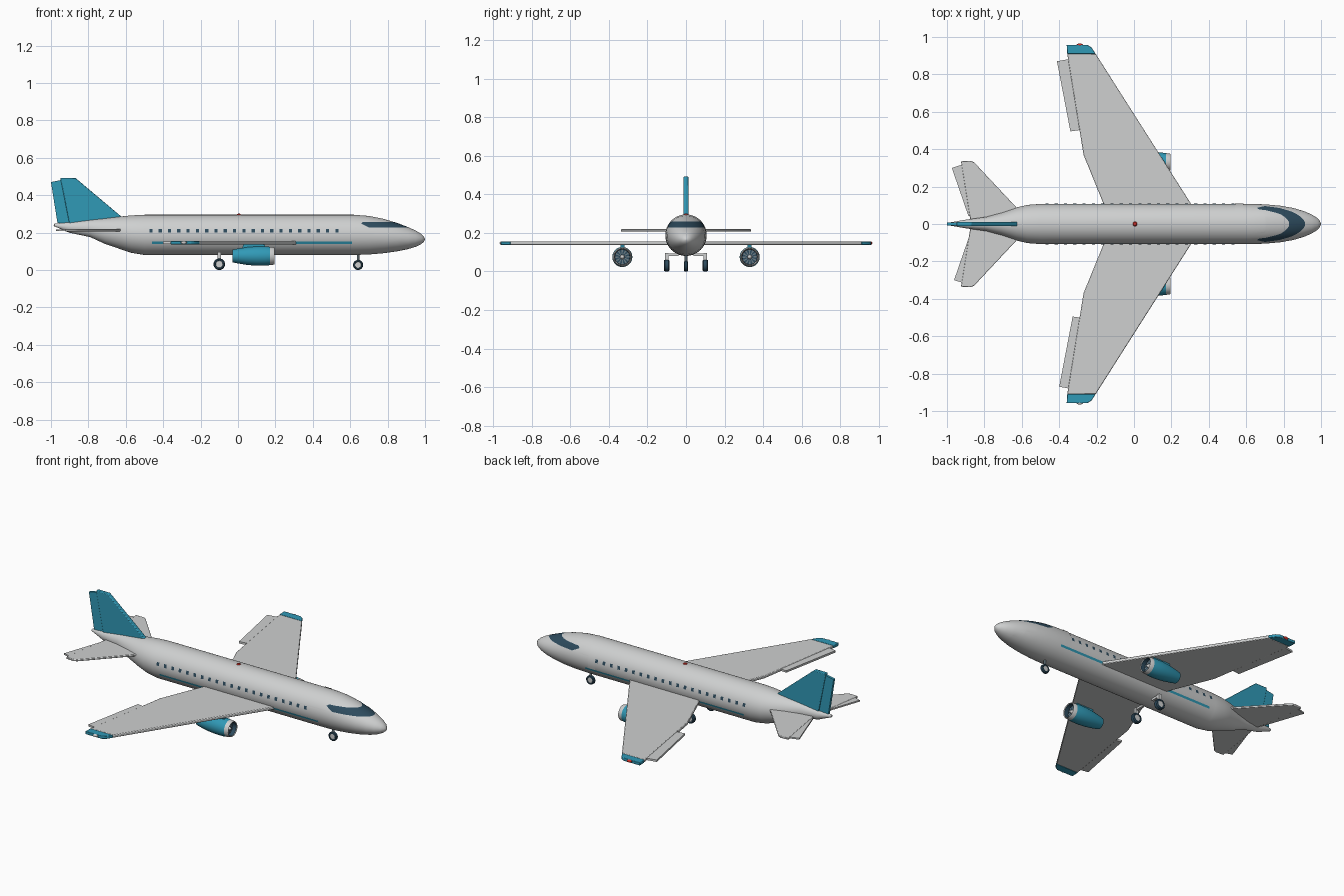
import bpy, bmesh, math
from mathutils import Vector

if "Cube" in bpy.data.objects:
    bpy.data.objects.remove(bpy.data.objects["Cube"])


def material(name, rgb):
    m = bpy.data.materials.new(name)
    m.use_nodes = True
    m.diffuse_color = (*rgb, 1)
    m.node_tree.nodes["Principled BSDF"].inputs["Base Color"].default_value = (*rgb, 1)
    return m


GREY = material("pale grey", (0.62, 0.63, 0.63))
TEAL = material("teal", (0.03, 0.32, 0.47))
SLATE = material("dark slate", (0.026, 0.07, 0.11))
RED = material("signal red", (0.7, 0.03, 0.02))
STEEL = material("steel", (0.15, 0.2, 0.23))

MID_Z, RADIUS = 0.188, 0.1075  # main tube of the fuselage


def finish(name, bm, mats, recalc=True):
    if recalc:
        bmesh.ops.recalc_face_normals(bm, faces=bm.faces)
    mesh = bpy.data.meshes.new(name)
    bm.to_mesh(mesh)
    bm.free()
    for m in mats:
        mesh.materials.append(m)
    mesh.polygons.foreach_set("use_smooth", [True] * len(mesh.polygons))
    mesh.set_sharp_from_angle(angle=math.radians(32))
    ob = bpy.data.objects.new(name, mesh)
    bpy.context.collection.objects.link(ob)
    return ob


def skin(bm, rings, indices=None):
    """Join rings of equal length with quads."""
    for k, (a, b) in enumerate(zip(rings, rings[1:])):
        for i in range(len(a)):
            j = (i + 1) % len(a)
            f = bm.faces.new((a[i], a[j], b[j], b[i]))
            f.material_index = indices[k] if indices else 0


def lathe(name, profile, centre, mats, indices=None, axis="X", seg=28):
    """Spin (distance along axis, radius) points."""
    bm = bmesh.new()
    rings = []
    for d, r in profile:
        ring = []
        for i in range(seg):
            a = math.tau * i / seg
            p, q = r * math.cos(a), r * math.sin(a)
            v = {"X": (d, p, q), "Y": (p, d, q), "Z": (p, q, d)}[axis]
            ring.append(bm.verts.new(Vector(v) + Vector(centre)))
        rings.append(ring)
    skin(bm, rings, indices)
    bmesh.ops.remove_doubles(bm, verts=bm.verts, dist=0.00005)
    return finish(name, bm, mats)


def plate(name, outline, middle, thick, mat, upright=False, bevel=0.0):
    """Extrude an outline: flat in XY, or upright in XZ."""
    bm = bmesh.new()
    sides = []
    for h in (middle - thick / 2, middle + thick / 2):
        sides.append([bm.verts.new((u, h, v) if upright else (u, v, h)) for u, v in outline])
    skin(bm, sides)
    for s in sides:
        bm.faces.new(s)
    ob = finish(name, bm, [mat])
    if bevel:
        mod = ob.modifiers.new("Soft edge", "BEVEL")
        mod.width, mod.segments = bevel, 2
    return ob


def hull_patches(name, boxes, side, mat, lift=0.0015):
    """Curved patches (x0, x1, z0, z1) lying on the main tube."""
    bm = bmesh.new()
    r = RADIUS + lift
    for x0, x1, z0, z1 in boxes:
        a0, a1 = (math.asin((z - MID_Z) / RADIUS) for z in (z0, z1))
        steps = max(1, round((a1 - a0) / 0.12))
        rows = []
        for i in range(steps + 1):
            a = a0 + (a1 - a0) * i / steps
            y, z = side * r * math.cos(a), MID_Z + r * math.sin(a)
            rows.append([bm.verts.new((x, y, z)) for x in (x0, x1)])
        for p, q in zip(rows, rows[1:]):
            quad = (p[0], p[1], q[1], q[0])
            bm.faces.new(quad if side < 0 else quad[::-1])
    return finish(name, bm, [mat], recalc=False)


# Fuselage: x, top, bottom, half width
stations = [
    (-0.98, 0.247, 0.233, 0.009), (-0.9, 0.256, 0.199, 0.023),
    (-0.79, 0.269, 0.176, 0.038), (-0.71, 0.277, 0.139, 0.06),
    (-0.63, 0.286, 0.112, 0.088), (-0.57, 0.292, 0.092, 0.102),
    (-0.5, 0.2955, 0.0805, 0.1075), (0.62, 0.2955, 0.0805, 0.1075),
    (0.7, 0.289, 0.083, 0.105), (0.78, 0.273, 0.09, 0.098),
    (0.85, 0.252, 0.1, 0.086), (0.91, 0.229, 0.112, 0.068),
    (0.95, 0.211, 0.124, 0.051), (0.98, 0.193, 0.139, 0.032),
    (0.994, 0.179, 0.151, 0.016), (1.0, 0.166, 0.164, 0.001)]
bm = bmesh.new()
rings = []
for x, top, low, w in stations:
    angles = [math.tau * i / 48 for i in range(48)]
    rings.append([bm.verts.new((x, w * math.cos(a), (top + low) / 2 + (top - low) / 2 * math.sin(a)))
                  for a in angles])
skin(bm, rings)
bm.faces.new(rings[0])
bm.faces.new(rings[-1])

# Windscreen: faces cut out of the nose between sloping planes
cuts = [((0, 0, 0.227), (0, 0, 1)), ((0, 0, 0.258), (0, 0, -1)),
        ((0.655, 0, 0.247), (0.35, 0, 1 * 0.8)), ((0.655, 0, 0.247), (0.6, 0, -0.8))]
cuts[2] = ((0.665, 0, 0.245), (0.5, 0, 1))
for co, no in cuts:
    faces = [f for f in bm.faces if f.calc_center_median().x > 0.62]
    edges = {e for f in faces for e in f.edges}
    verts = {v for f in faces for v in f.verts}
    bmesh.ops.bisect_plane(bm, geom=list(verts) + list(edges) + faces,
                           plane_co=co, plane_no=no, dist=0.00001)
for f in bm.faces:
    c = f.calc_center_median()
    if c.x > 0.62 and all((c - Vector(co)).dot(Vector(no)) > 0 for co, no in cuts):
        f.material_index = 1
finish("fuselage", bm, [GREY, SLATE])

# Cabin windows, side stripes and door
for side, label in ((1, "left"), (-1, "right")):
    windows = [(-0.474 + 0.0497 * i, -0.457 + 0.0497 * i, 0.2, 0.22) for i in range(21)]
    hull_patches("cabin_windows_" + label, windows, side, SLATE)
    hull_patches("stripe_" + label, [(-0.46, 0.61, 0.14, 0.152)], side, TEAL)
hull_patches("door", [(0.54, 0.585, 0.155, 0.275)], 1, GREY, 0.003)

for s, label in ((1, "left"), (-1, "right")):
    def mirror(points, dx=0.0):
        return [(x + dx, s * y) for x, y in points]

    # Wing, coloured tip and aileron
    plate("wing_" + label, mirror([(0.375, 0), (0.31, 0.1), (-0.205, 0.91), (-0.357, 0.91),
          (-0.27, 0.37), (-0.16, 0.1), (-0.12, 0)]), 0.146, 0.018, GREY, bevel=0.004)
    plate("wing_tip_" + label, mirror([(-0.205, 0.91), (-0.228, 0.945), (-0.25, 0.958),
          (-0.36, 0.958), (-0.357, 0.91)]), 0.146, 0.018, TEAL, bevel=0.003)
    shift = 0.0 if s > 0 else 0.012
    plate("aileron_" + label, mirror([(-0.27, 0.505), (-0.34, 0.495), (-0.412, 0.87),
          (-0.33, 0.885)], shift), 0.146, 0.012, GREY)
    lathe("tip_light_" + label, [(-0.018, 0), (-0.013, 0.006), (0, 0.009), (0.013, 0.006), (0.018, 0)],
          (-0.29, s * 0.957, 0.147), [RED if s > 0 else GREY], seg=16)

    # Tailplane and elevator
    plate("tailplane_" + label, mirror([(-0.56, 0), (-0.63, 0.09), (-0.855, 0.33), (-0.875, 0.338),
          (-0.925, 0.335), (-0.88, 0.05), (-0.87, 0)]), 0.213, 0.012, GREY, bevel=0.003)
    plate("elevator_" + label, mirror([(-0.87, 0.045), (-0.885, 0.042), (-0.974, 0.3),
          (-0.91, 0.32)], shift), 0.213, 0.009, GREY)

    # Engine: nacelle with pale lip, fan, spinner, exhaust and pylon
    at = (0, s * 0.33, 0.075)
    lathe("engine_" + label,
          [(0.0, 0), (0.0, 0.028), (-0.03, 0.03), (-0.03, 0.034), (0.0, 0.04), (0.05, 0.048),
           (0.1, 0.052), (0.145, 0.052), (0.17, 0.049), (0.188, 0.047), (0.196, 0.044),
           (0.192, 0.04), (0.165, 0.039), (0.165, 0)],
          at, [TEAL, GREY, SLATE], [2, 2, 0, 0, 0, 0, 0, 0, 1, 1, 1, 2, 2])
    lathe("spinner_" + label, [(0.166, 0.012), (0.178, 0.009), (0.188, 0)], at, [GREY], seg=16)
    bm = bmesh.new()
    for i in range(12):
        pts = []
        for r, turn in ((0.01, 0), (0.038, -0.1), (0.038, 0.14), (0.01, 0.25)):
            a = math.tau * i / 12 + turn
            pts.append(bm.verts.new((0.168, at[1] + r * math.cos(a), at[2] + r * math.sin(a))))
        bm.faces.new(pts)
    finish("fan_blades_" + label, bm, [STEEL], recalc=False)
    plate("pylon_" + label, [(0.02, 0.11), (0.15, 0.115), (0.14, 0.14), (0.03, 0.14)],
          s * 0.33, 0.02, TEAL, upright=True)


# Landing gear
def wheel(name, x, y, r, half):
    lathe(name, [(-half * 0.8, 0), (-half * 0.8, r * 0.6), (-half, r * 0.65), (-half, r * 0.85),
                 (-half * 0.6, r), (half * 0.6, r), (half, r * 0.85), (half, r * 0.65),
                 (half * 0.8, r * 0.6), (half * 0.8, 0)],
          (x, y, r), [SLATE, GREY], [1, 0, 0, 0, 0, 0, 0, 0, 1], axis="Y", seg=24)


wheel("nose_wheel", 0.642, 0, 0.027, 0.01)
lathe("nose_strut", [(0.03, 0), (0.03, 0.007), (0.11, 0.007), (0.11, 0)], (0.642, 0, 0),
      [STEEL], axis="Z", seg=12)
for s, label in ((1, "left"), (-1, "right")):
    wheel("main_wheel_" + label, -0.1, s * 0.1, 0.031, 0.014)
    plate("main_strut_" + label, [(-0.11, 0.035), (-0.09, 0.035), (-0.09, 0.095), (-0.11, 0.095)],
          s * 0.1, 0.018, GREY, upright=True)
    plate("main_brace_" + label, [(-0.107, 0.08), (-0.093, 0.08), (-0.093, 0.093), (-0.107, 0.093)],
          s * 0.07, 0.06, GREY, upright=True)

# Fin and rudder
plate("fin", [(-0.6, 0.26), (-0.63, 0.291), (-0.87, 0.493), (-0.95, 0.493), (-0.9, 0.24)],
      0, 0.024, TEAL, upright=True, bevel=0.004)
plate("rudder", [(-0.94, 0.482), (-1.0, 0.47), (-0.965, 0.25), (-0.89, 0.255)],
      0, 0.015, TEAL, upright=True)

# Beacon on the roof and lamp at the tail end
dome = [(0.008, 0), (0.006, 0.008), (0, 0.013), (-0.006, 0.013)]
lathe("roof_beacon", dome, (0.005, 0, 0.294), [RED], axis="Z", seg=16)
lathe("tail_lamp", [(-0.014, 0), (-0.01, 0.007), (0, 0.01), (0.02, 0.009)], (-0.972, 0, 0.24), [GREY], seg=16)
